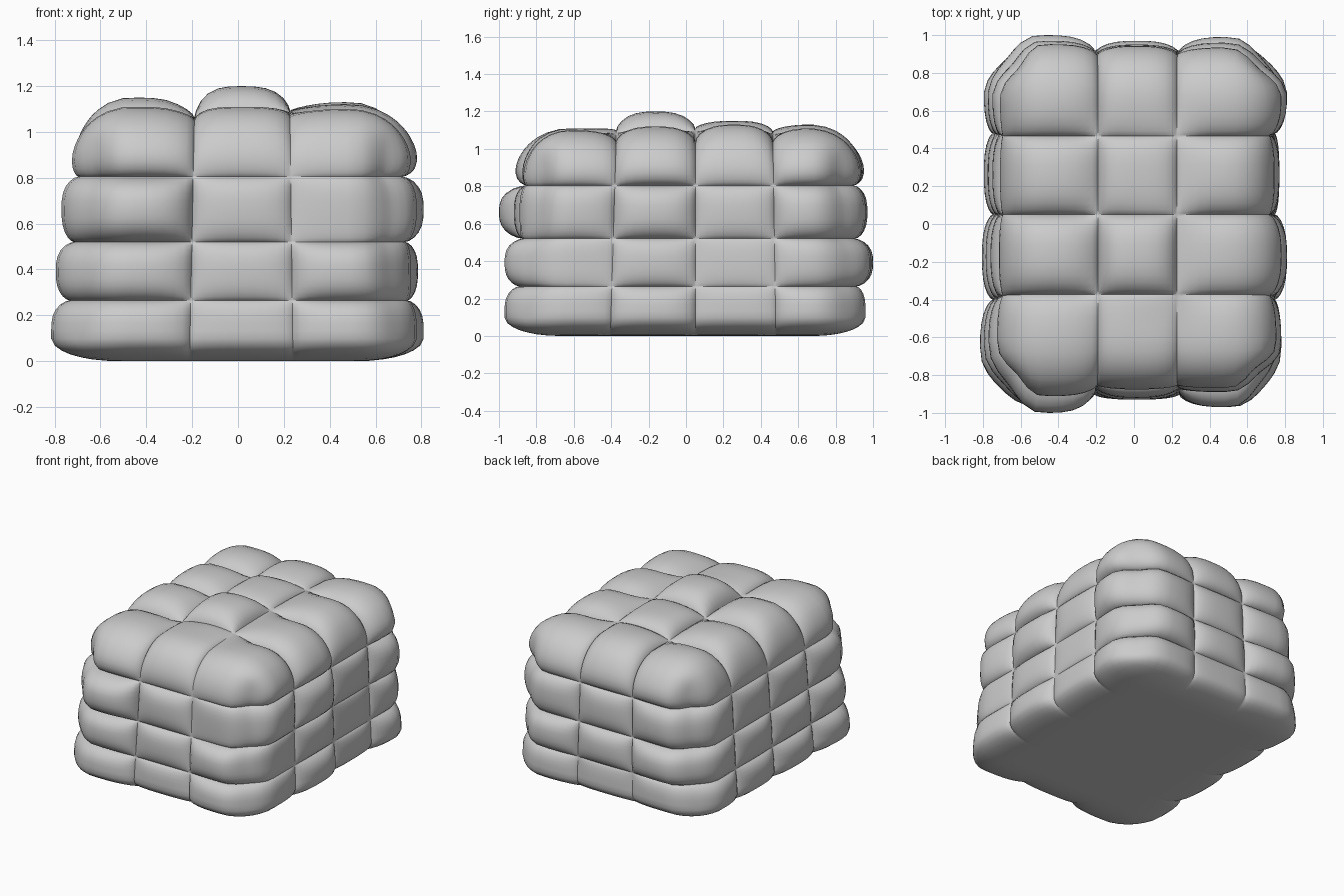
import bpy
import bmesh
import math
from mathutils import Vector

STEPS = 12                              # quads across one pillow
SEAMS = [[-.75, -.21, .24, .75],        # seam planes along x, y, z
         [-.9, -.4, .05, .47, .9],
         [0, .265, .52, .805, 1.04]]

# How far each pillow reaches: front, back per layer and column; top per row and column
FRONT = [[.97, .93, .97], [.97, .93, .97], [1.0, .92, .89], [.92, .88, .87]]
BACK = [[.95, .93, .96], [1.0, .97, .99], [.97, .95, .96], [.96, .95, .94]]
TOP = [[1.11, 1.11, 1.1], [1.15, 1.2, 1.12], [1.13, 1.15, 1.13], [1.12, 1.13, 1.11]]
# Side reach per layer, with a small change per row
RIGHT, RIGHT_ROW = [.815, .795, .77, .73], [0, -.01, -.02, -.02]
LEFT, LEFT_ROW = [.81, .785, .81, .79], [-.03, 0, -.04, 0]


def mix(a, b, t):
    return a + (b - a) * t


def axis_samples(seams):
    """Positions along one axis as (coordinate, cell, place in cell from -1 to 1)."""
    out = []
    for cell in range(len(seams) - 1):
        last = cell == len(seams) - 2
        for s in range(STEPS + last):
            u = -math.cos(math.pi * s / STEPS)
            out.append((mix(seams[cell], seams[cell + 1], (u + 1) / 2), cell, u))
    return out


def fullness(cell, u, count):
    """Pillow profile: zero on inner seams, full at the outside of the block."""
    outer = (cell == 0 and u < 0) or (cell == count - 1 and u > 0)
    return 1 if outer else max(0, 1 - abs(u) ** 2.8) ** .65


SAMPLES = [axis_samples(s) for s in SEAMS]


def place(index):
    picks = [SAMPLES[a][index[a]] for a in range(3)]
    p = Vector([s[0] for s in picks])
    col, row, layer = (s[1] for s in picks)
    weight = 1
    for a in range(3):
        weight *= fullness(picks[a][1], picks[a][2], len(SEAMS[a]) - 1)

    # Rounded block
    radius = Vector((.23, .23, .1 if p.z < .5 else .2))
    low = [SEAMS[a][0] + radius[a] for a in range(3)]
    high = [SEAMS[a][-1] - radius[a] for a in range(3)]
    inner = Vector([min(max(p[a], low[a]), high[a]) for a in range(3)])
    n = Vector([(p[a] - inner[a]) / radius[a] for a in range(3)]).normalized()
    q = Vector([inner[a] + n[a] * radius[a] for a in range(3)])

    # Narrower towards the top, with softened upright corners
    t = q.z / SEAMS[2][-1]
    side = mix(.755, .68, t) if q.x < 0 else mix(.75, .71, t)
    end = mix(.91, .84, t) if q.y < 0 else mix(.92, .89, t)
    q.x *= side / SEAMS[0][-1]
    q.y *= end / SEAMS[1][-1]
    pull = mix(.02, .06, t) * (2 * n.x * n.y) ** 2
    q -= Vector((n.x, n.y, 0)) * pull

    # Crown along the middle column
    up = max(n.z, 0)
    crown = .07 * up * max(0, 1 - ((q.x - .07) / .32) ** 2) * max(0, 1 - (q.y / .95) ** 2)
    q.z += crown

    # Swell each pillow out of its seams
    reach_x = RIGHT[layer] + RIGHT_ROW[row] if n.x < 0 else LEFT[layer] + LEFT_ROW[row]
    reach_y = (FRONT if n.y < 0 else BACK)[layer][col]
    q.x += n.x * weight * max(reach_x - side, .02)
    q.y += n.y * weight * max(reach_y - end, .02)
    q.z += up * weight * max(TOP[row][col] - SEAMS[2][-1] - crown, .02)
    return q


def build_block():
    bm = bmesh.new()
    verts = {}

    def vert(index):
        if index not in verts:
            verts[index] = bm.verts.new(place(index))
        return verts[index]

    sizes = [len(s) - 1 for s in SAMPLES]
    for axis in range(3):
        b, c = (axis + 1) % 3, (axis + 2) % 3
        for level in (0, sizes[axis]):
            for i in range(sizes[b]):
                for j in range(sizes[c]):
                    corners = []
                    for di, dj in ((0, 0), (1, 0), (1, 1), (0, 1)):
                        index = [level] * 3
                        index[b], index[c] = i + di, j + dj
                        corners.append(vert(tuple(index)))
                    bm.faces.new(corners if level else corners[::-1])
    mesh = bpy.data.meshes.new("pillow_stack")
    bm.to_mesh(mesh)
    bm.free()
    obj = bpy.data.objects.new("pillow_stack", mesh)
    bpy.context.collection.objects.link(obj)
    return obj


cube = bpy.data.objects.get("Cube")
if cube:
    bpy.data.objects.remove(cube, do_unlink=True)

grey = bpy.data.materials.new("light_grey")
grey.use_nodes = True
color = (.6, .6, .6, 1)
grey.diffuse_color = color
grey.node_tree.nodes["Principled BSDF"].inputs["Base Color"].default_value = color

stack = build_block()
stack.data.materials.append(grey)
bpy.ops.object.select_all(action='DESELECT')
stack.select_set(True)
bpy.context.view_layer.objects.active = stack
bpy.ops.object.shade_smooth_by_angle(angle=math.radians(50))
